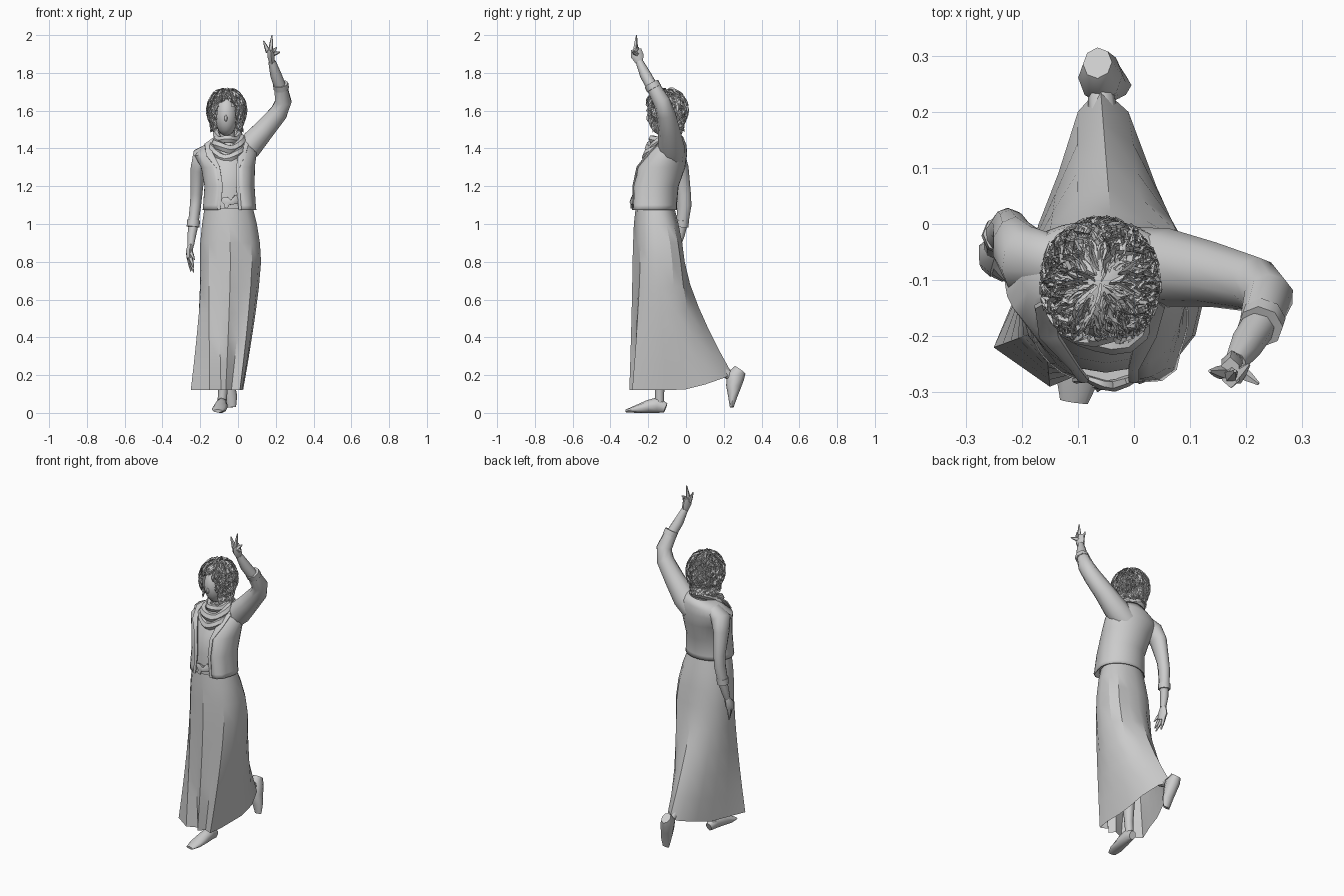
import bpy, bmesh, math, random
from mathutils import Vector

if "Cube" in bpy.data.objects:
    bpy.data.objects.remove(bpy.data.objects["Cube"])

random.seed(4)


def make(name, verts, faces, angle=40, solid=0):
    bm = bmesh.new()
    vs = [bm.verts.new(v) for v in verts]
    for f in faces:
        bm.faces.new([vs[i] for i in f])
    bmesh.ops.recalc_face_normals(bm, faces=bm.faces)
    me = bpy.data.meshes.new(name)
    bm.to_mesh(me)
    bm.free()
    ob = bpy.data.objects.new(name, me)
    bpy.context.collection.objects.link(ob)
    if solid:
        m = ob.modifiers.new("thickness", 'SOLIDIFY')
        m.thickness, m.offset = solid, 0
    bpy.ops.object.select_all(action='DESELECT')
    ob.select_set(True)
    bpy.context.view_layer.objects.active = ob
    if angle:
        bpy.ops.object.shade_smooth_by_angle(angle=math.radians(angle))
    return ob


def loft(name, rings, closed=True, caps=(True, True), **kw):
    n = len(rings[0])
    verts = [p for r in rings for p in r]
    faces = [(k*n+i, k*n+(i+1) % n, (k+1)*n+(i+1) % n, (k+1)*n+i)
             for k in range(len(rings)-1) for i in range(n if closed else n-1)]
    if closed and caps[0]:
        faces.append(tuple(range(n)))
    if closed and caps[1]:
        faces.append(tuple(range(len(verts)-n, len(verts))))
    return make(name, verts, faces, **kw)


def tube(name, pts, radii, ref=(0, 1, 0), n=8, caps=(True, True)):
    pts = [Vector(p) for p in pts]
    rings = []
    for k, p in enumerate(pts):
        t = (pts[min(k+1, len(pts)-1)] - pts[max(k-1, 0)]).normalized()
        u = Vector(ref)
        u = (u - t*u.dot(t)).normalized()
        v = t.cross(u)
        r = radii[k] if isinstance(radii[k], tuple) else (radii[k], radii[k])
        rings.append([p + u*r[0]*math.cos(a) + v*r[1]*math.sin(a)
                      for a in (2*math.pi*i/n for i in range(n))])
    return loft(name, rings, caps=caps, angle=66)


def ellipse(z, cx, cy, rx, ry, n=16, start=-90, span=360, tilt=0, corner=0):
    div = n if span == 360 else n-1
    out = []
    for i in range(n):
        a = math.radians(start + span*i/div)
        s = 1 + corner*math.exp(-((math.degrees(a)+48)/14)**2)
        out.append((cx+s*rx*math.cos(a), cy+s*ry*math.sin(a), z+tilt*math.cos(a)))
    return out


def ball(name, c, r, keep=None, u=16, v=12):
    bm = bmesh.new()
    bmesh.ops.create_uvsphere(bm, u_segments=u, v_segments=v, radius=1)
    for w in bm.verts:
        w.co = Vector([c[i]+w.co[i]*r[i] for i in range(3)])
    if keep:
        bad = [f for f in bm.faces if not keep(f.calc_center_median())]
        bmesh.ops.delete(bm, geom=bad, context='FACES')
    me = bpy.data.meshes.new(name)
    bm.to_mesh(me)
    bm.free()
    me.shade_smooth()
    ob = bpy.data.objects.new(name, me)
    bpy.context.collection.objects.link(ob)
    return ob


# Skirt: hip ellipses blending into a pleated hem swept back over the lifted leg
hem = [(-.065, -.30, .12), (-.035, -.265, .12), (.01, -.285, .12), (.022, -.2, .12),
       (.022, -.1, .12), (.028, 0, .125), (.025, .1, .15), (-.01, .2, .185),
       (-.06, .245, .205), (-.1, .2, .185), (-.135, .09, .15), (-.17, 0, .125),
       (-.2, -.1, .12), (-.25, -.22, .12), (-.15, -.29, .12), (-.09, -.265, .12)]
rings = [ellipse(1.1, -.05, -.165, .125, .1), ellipse(1.0, -.045, -.158, .145, .118),
         ellipse(.9, -.042, -.15, .158, .13), ellipse(.8, -.04, -.145, .162, .138)]
for r, d in zip(rings[1:], (.006, .01, .012)):
    for i in (1, 15):        # front pleat grooves
        r[i] = (r[i][0], r[i][1]+d, r[i][2])
    for i in (5, 6):         # fuller back corner over the lifted leg
        r[i] = (r[i][0]+d*.7, r[i][1]+d*1.6, r[i][2])
hip = rings[-1]
for t in (.2, .4, .6, .8, 1):
    w = t**1.35
    rings.append([(h[0]+(e[0]-h[0])*w, h[1]+(e[1]-h[1])*w, h[2]+(e[2]-h[2])*t)
                  for h, e in zip(hip, hem)])
loft("skirt", rings, caps=(True, False), angle=32)

# Shirt under the jacket
loft("shirt", [ellipse(1.07, -.05, -.165, .125, .1), ellipse(1.2, -.05, -.165, .112, .1),
               ellipse(1.3, -.05, -.14, .118, .108), ellipse(1.38, -.055, -.105, .125, .09),
               ellipse(1.45, -.055, -.095, .06, .06)])

# Cropped jacket, open at the front
jac = [(1.075, -.045, -.168, .14, .118, 24, 0), (1.10, -.045, -.168, .137, .116, 23, 0),
       (1.2, -.045, -.162, .13, .12, 20, 0), (1.3, -.053, -.135, .14, .128, 22, 0),
       (1.37, -.065, -.105, .162, .108, 32, .008), (1.415, -.062, -.085, .138, .085, 45, .02),
       (1.46, -.05, -.08, .07, .062, 60, .01)]
corner = (.17, .15, .1, .04, 0, 0, 0)
loft("jacket", [ellipse(z, cx, cy, rx, ry, 27, -90+g, 360-2*g, ti, c)
                for (z, cx, cy, rx, ry, g, ti), c in zip(jac, corner)],
     closed=False, solid=.006)

# Jacket lapels running up each front edge
for name, sgn in (("left_lapel", 1), ("right_lapel", -1)):
    path = []
    for z, cx, cy, rx, ry, g, ti in jac:
        a = math.radians(-90 + sgn*g)
        path.append((cx+rx*math.cos(a), cy+ry*math.sin(a)-.003, z))
    tube(name, path, [(.006, .009)]*2+[(.006, .011)]*2+[(.008, .022)]*2+[(.008, .012)], n=6)

# Belt with knotted bow
loft("belt", [ellipse(z, -.05, -.167, .13, .109) for z in (1.085, 1.125)], solid=.01)
tube("belt_bow", [(-.085, -.275, 1.13), (-.06, -.285, 1.12), (-.035, -.287, 1.115),
                  (-.012, -.28, 1.13), (.01, -.27, 1.12)],
     [(.006, .012), (.01, .026), (.012, .014), (.01, .028), (.006, .012)], n=6)
tube("belt_tail", [(-.05, -.288, 1.12), (-.065, -.288, 1.085)], [(.006, .012)]*2, n=6)

# Raised arm: sleeve, turned cuff, forearm
tube("raised_sleeve", [(-.0, -.075, 1.36), (.06, -.078, 1.41), (.14, -.09, 1.5),
                       (.215, -.108, 1.588), (.24, -.13, 1.65), (.224, -.178, 1.735)],
     [.07, .07, .058, .05, .045, .036], n=10)
tube("raised_cuff", [(.23, -.168, 1.715), (.225, -.183, 1.742)], [.041, .041])
tube("raised_forearm", [(.23, -.17, 1.71), (.2, -.215, 1.79), (.18, -.247, 1.86)],
     [.032, .03, .02])

# Hanging arm
tube("hanging_sleeve", [(-.14, -.07, 1.395), (-.192, -.065, 1.36), (-.213, -.04, 1.29),
                        (-.22, -.012, 1.16), (-.225, -.008, 1.1), (-.237, -.02, 1.0)],
     [(.05, .04), (.062, .052), (.055, .04), (.038, .033), (.037, .031), (.032, .029)], n=10)
tube("hanging_cuff", [(-.235, -.018, 1.02), (-.238, -.021, .985)], [.034, .034])
tube("hanging_forearm", [(-.235, -.018, 1.0), (-.245, -.03, .94), (-.25, -.045, .885)],
     [.026, .023, .017])


# Hands: flattened palm plus tapered fingers
def hand(side, palm, roots_tips):
    tube(side+"_palm", palm, [(.018, .016), (.034, .022), (.028, .018)], n=6)
    for k, (r, t) in enumerate(roots_tips):
        tube(f"{side}_finger_{k+1}", [r, (Vector(r)+Vector(t))/2, t], [.014, .01, .003], n=5)


hand("raised", [(.18, -.245, 1.85), (.175, -.258, 1.89), (.172, -.265, 1.925)],
     [((.172, -.27, 1.91), (.18, -.262, 2.0)), ((.16, -.265, 1.91), (.135, -.262, 1.97)),
      ((.185, -.26, 1.9), (.222, -.285, 1.91)), ((.18, -.275, 1.91), (.205, -.25, 1.935))])
hand("hanging", [(-.25, -.043, .89), (-.257, -.055, .855), (-.255, -.068, .815)],
     [((-.26, -.06, .83), (-.235, -.09, .745)), ((-.26, -.05, .83), (-.25, -.062, .75)),
      ((-.255, -.075, .83), (-.235, -.1, .77)), ((-.255, -.07, .86), (-.23, -.1, .81))])

# Legs and feet
X = (1, 0, 0)
tube("standing_leg", [(-.085, -.14, .05), (-.08, -.14, .12), (-.075, -.14, .32),
                      (-.07, -.15, .8)], [.024, .025, .042, .06], ref=X)
tube("standing_foot", [(-.08, -.108, .026), (-.085, -.15, .042), (-.09, -.2, .034),
                       (-.1, -.27, .019), (-.107, -.317, .01)],
     [(.02, .026), (.03, .042), (.036, .034), (.04, .019), (.025, .008)], ref=X)
tube("lifted_leg", [(.0, -.12, .6), (-.02, -.03, .42), (-.05, .12, .27), (-.06, .25, .185)],
     [.055, .04, .03, .023], ref=X)
tube("lifted_foot", [(-.065, .287, .228), (-.06, .263, .195), (-.05, .252, .14),
                     (-.038, .247, .085), (-.032, .242, .03)],
     [(.026, .034), (.04, .048), (.036, .04), (.034, .024), (.022, .01)], ref=X)

# Neck and head
tube("neck", [(-.055, -.085, 1.4), (-.06, -.1, 1.53)], [.042, .038])
ball("head", (-.062, -.12, 1.575), (.062, .083, .108))
ball("nose", (-.064, -.2, 1.56), (.008, .01, .018), u=8, v=6)

# Scarf: loose tilted coils
for k, (z, r, dip, thick) in enumerate([(1.465, .058, .022, .018), (1.44, .07, .04, .021),
                                        (1.412, .075, .06, .02)]):
    rings, n = [], 18
    for i in range(n+1):
        a = 2*math.pi*(i % n)/n
        wob = .008*math.sin(3*a+k*2)
        p = Vector((-.055+(r+wob)*math.cos(a), -.11-.012*k+(r+wob)*1.1*math.sin(a),
                    z+dip*math.sin(a)+wob))
        out = Vector((math.cos(a), math.sin(a), 0))
        rings.append([p + out*thick*math.cos(b)+Vector((0, 0, thick*1.2*math.sin(b)))
                      for b in (math.pi*j/3 for j in range(6))])
    loft(f"scarf_coil_{k+1}", rings, caps=(False, False))

# Hair: a bob-shaped cap leaving the face open, covered in loose tousled locks
C = Vector((-.06, -.105, 1.602))


def open_face(p):
    return p.y < -.14 and abs(p.x+.063) < .05*min(1, max(.3, (1.68-p.z)/.07)) and p.z < 1.655


def hair_point(phi, th, s):
    w = math.sin(th) if th < math.pi/2 else max(math.sin(th), .8)
    return C + Vector((.1*w*math.cos(phi), .11*w*math.sin(phi), .115*math.cos(th)))*s


ball("hair_cap", C, (.092, .101, .108),
     keep=lambda p: not open_face(p) and p.z > 1.5, u=24, v=16)
verts, faces = [], []
while len(faces) < 5400:
    phi = random.uniform(0, 2*math.pi)
    th = math.acos(random.uniform(-.78, 1))
    lift = random.uniform(.94, 1.03)
    pts = [hair_point(phi+random.uniform(-.16, .16), min(th+.15*j, 2.75),
                      lift+random.uniform(-.015, .015)+.022*j) for j in range(4)]
    if any(open_face(p) for p in pts) or pts[-1].z < 1.465:
        continue
    # each lock is twisted on edge by a random amount so the surface looks tousled
    out = (pts[1]-C).normalized()
    side = Vector((-math.sin(phi), math.cos(phi), 0))*.6 + out*random.uniform(-1.3, 1.3)
    b = len(verts)
    for p, w in zip(pts, (.003, .005, .004, .001)):
        verts += [p-side*w, p+side*w]
    faces += [(b+2*j, b+2*j+1, b+2*j+3, b+2*j+2) for j in range(3)]
make("hair_locks", verts, faces, angle=0)
